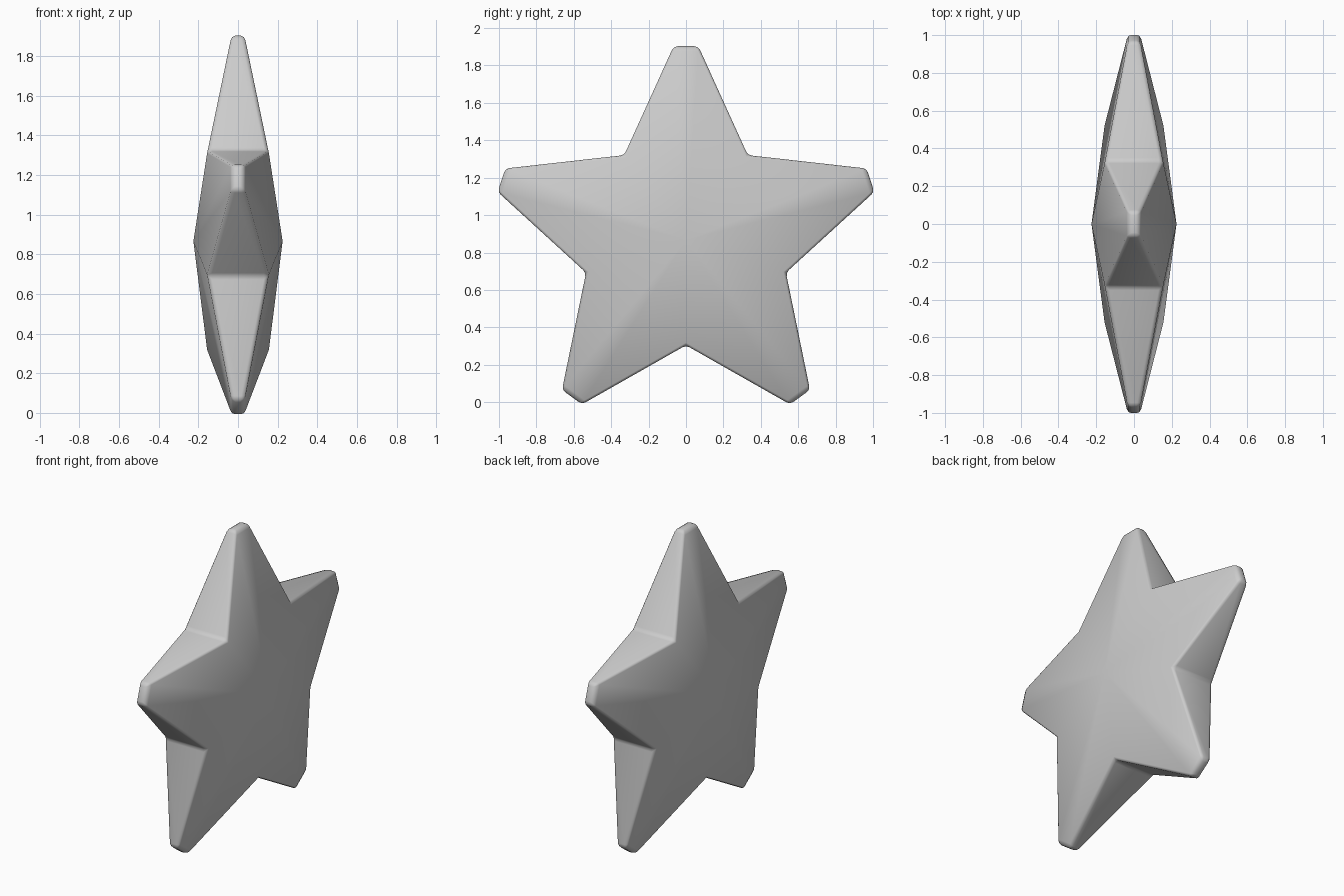
import bpy, bmesh
from math import sin, cos, pi

if "Cube" in bpy.data.objects:
    bpy.data.objects.remove(bpy.data.objects["Cube"])

CENTRE_Z = 0.866
INNER_R, INNER_HALF = 0.562, 0.154    # notch radius and half thickness
TIP_R, TIP_W, TIP_HALF = 1.037, 0.066, 0.033  # blunt tip
CORE_HALF = 0.225                     # thickness at the middle


def outline():
    """Star outline as (y, z, half thickness)."""
    pts = []
    for k in range(5):
        a = 2 * pi * k / 5
        for t in (-TIP_W, TIP_W):
            pts.append((TIP_R * sin(a) + t * cos(a),
                        TIP_R * cos(a) - t * sin(a), TIP_HALF))
        b = a + pi / 5
        pts.append((INNER_R * sin(b), INNER_R * cos(b), INNER_HALF))
    return pts


# Two domed faces joined by tapering side walls
bm = bmesh.new()
pts = outline()
n = len(pts)
rings = []
for s in (1, -1):
    ring = [bm.verts.new((s * h, y, z + CENTRE_Z)) for y, z, h in pts]
    hub = bm.verts.new((s * CORE_HALF, 0, CENTRE_Z))
    for i in range(n):
        bm.faces.new((hub, ring[i], ring[(i + 1) % n]))
    rings.append(ring)
for i in range(n):
    j = (i + 1) % n
    bm.faces.new((rings[0][i], rings[0][j], rings[1][j], rings[1][i]))
bmesh.ops.recalc_face_normals(bm, faces=bm.faces)

mesh = bpy.data.meshes.new("star")
bm.to_mesh(mesh)
bm.free()
star = bpy.data.objects.new("star", mesh)
bpy.context.collection.objects.link(star)

# Softened rims, tips and notches
bevel = star.modifiers.new("soft_edges", 'BEVEL')
bevel.width = 0.02
bevel.segments = 2
bevel.limit_method = 'ANGLE'
bevel.angle_limit = 0.7
bpy.context.view_layer.objects.active = star
star.select_set(True)
bpy.ops.object.modifier_apply(modifier=bevel.name)
bpy.ops.object.shade_smooth_by_angle(angle=0.8)
